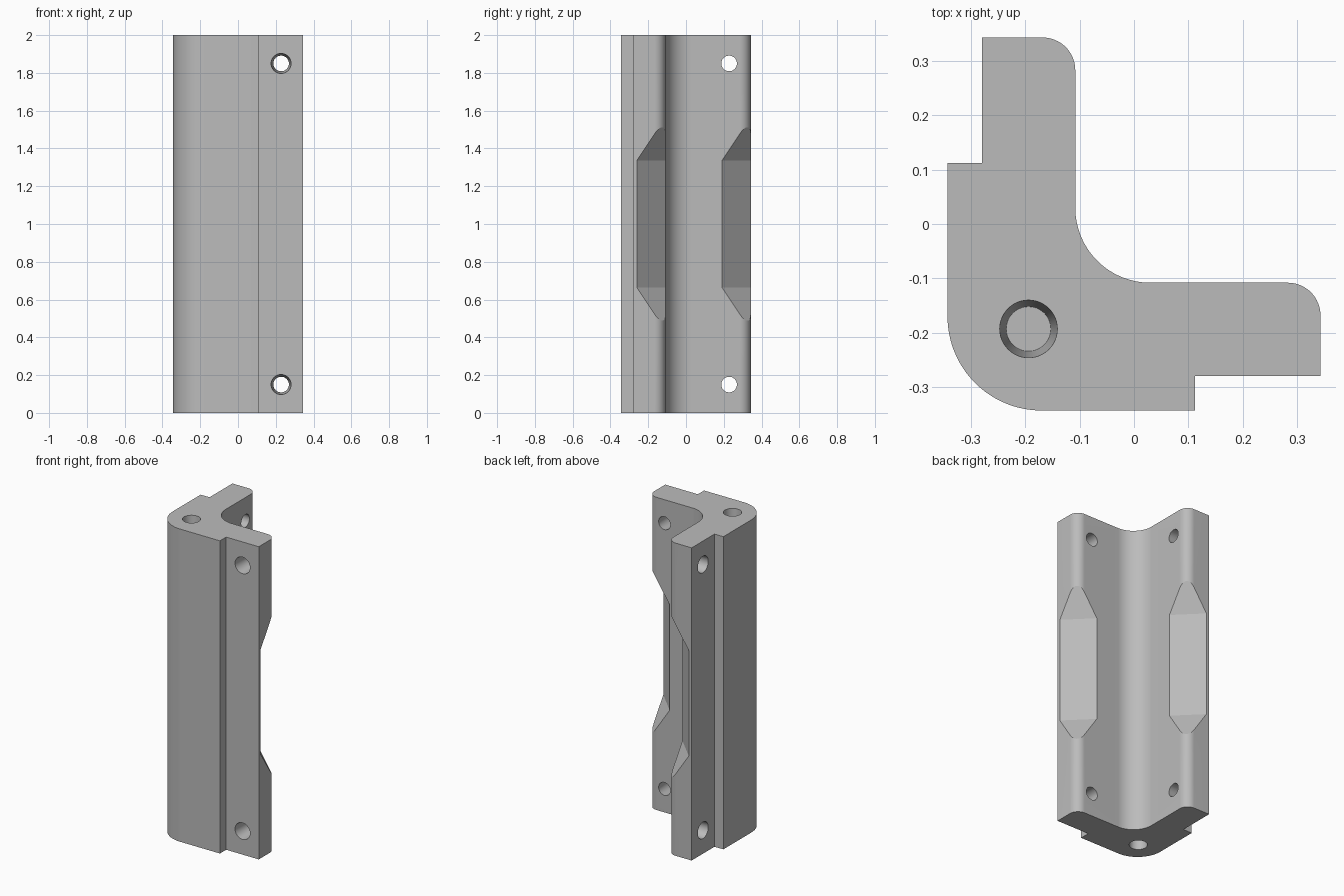
import bpy, bmesh
from math import pi, radians, cos, sin, sqrt
from mathutils import Matrix, Vector

cube = bpy.data.objects.get("Cube")
if cube:
    bpy.data.objects.remove(cube, do_unlink=True)

HEIGHT = 2.0
HALF = 0.343      # half width of the angle section
INNER = -0.108    # inner faces of both arms
STEP = -0.28      # recessed outer faces of both arms

grey = bpy.data.materials.new("grey_plastic")
grey.use_nodes = True
colour = (0.5, 0.5, 0.5, 1)
grey.diffuse_color = colour
grey.node_tree.nodes["Principled BSDF"].inputs["Base Color"].default_value = colour


def arc(cx, cy, r, start, end, steps=16):
    angles = [radians(start + (end - start) * i / steps) for i in range(steps + 1)]
    return [(cx + r * cos(a), cy + r * sin(a)) for a in angles]


def add_object(name, bm):
    bmesh.ops.recalc_face_normals(bm, faces=bm.faces)
    mesh = bpy.data.meshes.new(name)
    bm.to_mesh(mesh)
    bm.free()
    mesh.materials.append(grey)
    obj = bpy.data.objects.new(name, mesh)
    bpy.context.collection.objects.link(obj)
    return obj


def prism(name, points, offset):
    bm = bmesh.new()
    face = bm.faces.new([bm.verts.new(p) for p in points])
    new = bmesh.ops.extrude_face_region(bm, geom=[face])["geom"]
    verts = [v for v in new if isinstance(v, bmesh.types.BMVert)]
    bmesh.ops.translate(bm, verts=verts, vec=offset)
    return add_object(name, bm)


def tapered_hole(name, mouth, direction, depth):
    # Cone that starts outside the face and narrows inwards
    r_mouth, r_end, over = 0.053, 0.041, 0.01
    slope = (r_mouth - r_end) / depth
    d = Vector(direction)
    bm = bmesh.new()
    place = (Matrix.Translation(Vector(mouth) + d * (depth - over) / 2)
             @ d.to_track_quat('Z', 'Y').to_matrix().to_4x4())
    bmesh.ops.create_cone(bm, cap_ends=True, segments=48, radius1=r_mouth + slope * over,
                          radius2=r_end, depth=depth + over, matrix=place)
    return add_object(name, bm)


# Angle section: half of the outline, then its reflection across the diagonal
half = arc(-0.17, -0.17, HALF - 0.17, 225, 270)
half += [(0.112, -HALF), (0.112, STEP), (HALF, STEP)]
half += arc(HALF - 0.06, INNER - 0.06, 0.06, 0, 90)
half += arc(0.03, 0.03, 0.03 - INNER, 270, 225)
mirrored = [(y, x) for x, y in reversed(half)]
outline = half + mirrored[1:-1]
bracket = prism("corner_bracket", [(x, y, 0) for x, y in outline], (0, 0, HEIGHT))

# Diagonal relief across both arm tips, with sloped ends
near, far = 0.083 / sqrt(2), 0.083 / sqrt(2) + 0.2
flat, run = 0.337, 0.2 * 2.12
section = [(near, 1 - flat), (far, 1 - flat - run), (far, 1 + flat + run), (near, 1 + flat)]
diag, side = Vector((1, 1, 0)).normalized(), Vector((1, -1, 0)).normalized()
cutters = [prism("relief_cutter", [diag * s - side * 0.8 + Vector((0, 0, z))
                                   for s, z in section], side * 1.6)]

# Screw holes through both arms, and blind holes in both ends
for z in (0.15, HEIGHT - 0.15):
    thick = INNER - STEP + 0.005
    cutters.append(tapered_hole("arm_hole_cutter", (0.228, STEP, z), (0, 1, 0), thick))
    cutters.append(tapered_hole("arm_hole_cutter", (STEP, 0.228, z), (1, 0, 0), thick))
for z, d in ((0, 1), (HEIGHT, -1)):
    cutters.append(tapered_hole("end_hole_cutter", (-0.194, -0.193, z), (0, 0, d), 0.25))

bpy.ops.object.select_all(action='DESELECT')
bpy.context.view_layer.objects.active = bracket
bracket.select_set(True)
for cutter in cutters:
    mod = bracket.modifiers.new("cut", 'BOOLEAN')
    mod.operation = 'DIFFERENCE'
    mod.solver = 'EXACT'
    mod.object = cutter
    bpy.ops.object.modifier_apply(modifier=mod.name)
    bpy.data.objects.remove(cutter, do_unlink=True)

bpy.ops.object.shade_smooth_by_angle(angle=radians(25))
